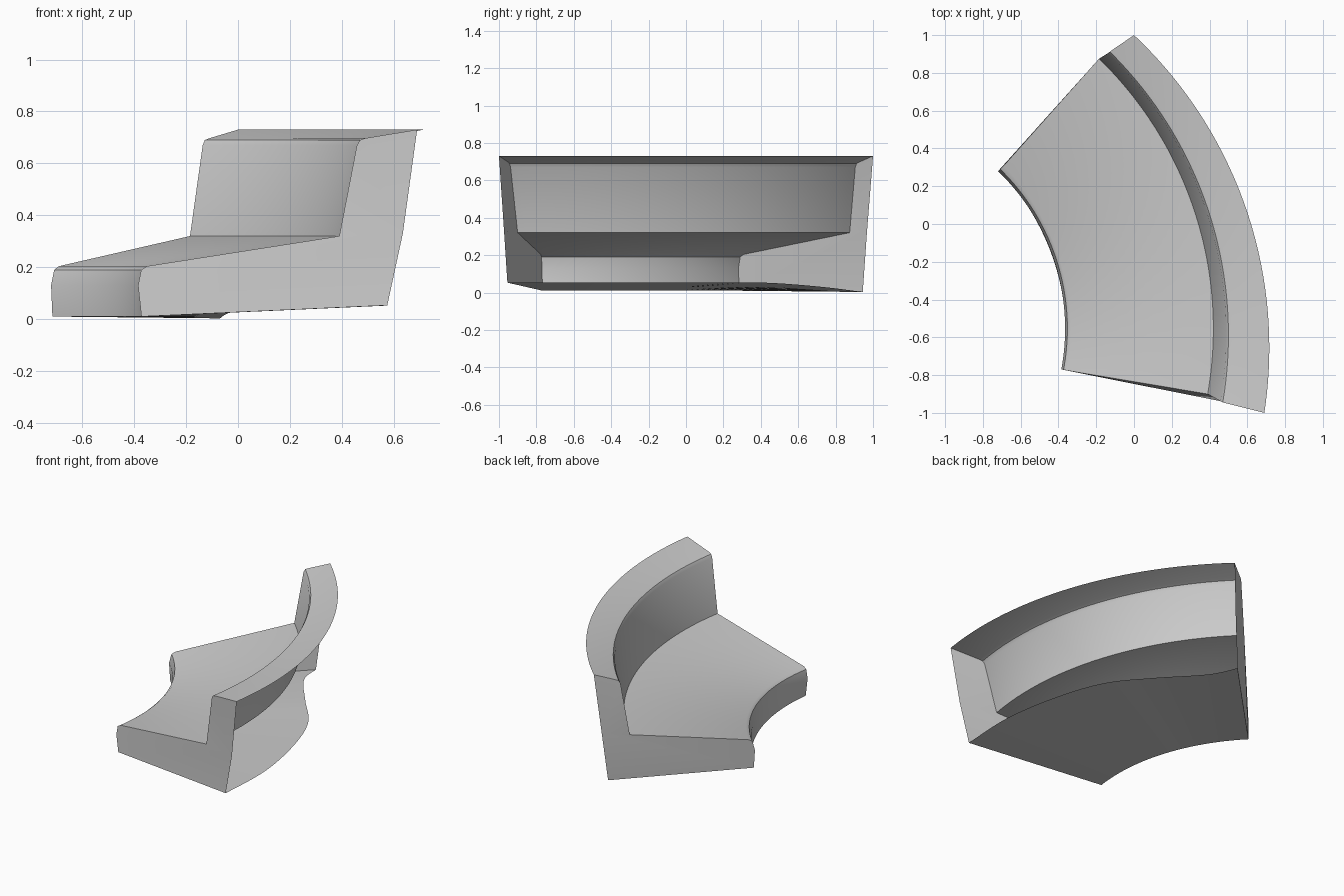
import bpy, bmesh, math
from mathutils import Vector

if "Cube" in bpy.data.objects:
    bpy.data.objects.remove(bpy.data.objects["Cube"])

STEPS = 48


def arc(a, mid, b):
    """Points on the circle from a through mid to b."""
    (ax, ay), (mx, my), (bx, by) = a, mid, b
    d = 2 * (ax * (my - by) + mx * (by - ay) + bx * (ay - my))
    sa, sm, sb = ax * ax + ay * ay, mx * mx + my * my, bx * bx + by * by
    cx = (sa * (my - by) + sm * (by - ay) + sb * (ay - my)) / d
    cy = (sa * (bx - mx) + sm * (ax - bx) + sb * (mx - ax)) / d
    r = math.hypot(ax - cx, ay - cy)
    t0, t1 = math.atan2(ay - cy, ax - cx), math.atan2(by - cy, bx - cx)
    angles = [t0 + (t1 - t0) * i / STEPS for i in range(STEPS + 1)]
    return [Vector((cx + r * math.cos(t), cy + r * math.sin(t))) for t in angles]


def path(points):
    """Points evenly resampled along a smooth cubic through the given 3D points."""
    out = []
    n = len(points) - 1
    p = [Vector(q) for q in points]
    for i in range(STEPS + 1):
        u = i / STEPS * n
        k = min(int(u), n - 1)
        t = u - k
        p0, p1, p2, p3 = p[max(k - 1, 0)], p[k], p[k + 1], p[min(k + 2, n)]
        out.append(0.5 * (2 * p1 + (p2 - p0) * t + (2 * p0 - 5 * p1 + 4 * p2 - p3) * t * t
                          + (3 * p1 - p0 - 3 * p2 + p3) * t ** 3))
    return out


# Curved rails: far end, x at the middle, near end, height
rails = [
    ((-.715, .285), -.360, (-.372, -.767), .01),    # front bottom
    ((-.720, .280), -.365, (-.385, -.770), .13),    # front bulge
    ((-.708, .290), -.353, (-.373, -.772), .19),    # rounded lip
    ((-.690, .308), -.335, (-.352, -.776), .204),   # seat front
    ((-.185, .875), .420, (.390, -.900), .32),      # seat meets back
    ((-.136, .905), .488, (.458, -.938), .67),      # back top, rounded
    ((-.128, .912), .500, (.470, -.944), .69),
    ((-.110, .925), .520, (.490, -.950), .697),
    ((0, 1), .715, (.690, -1), .73),                # rear top edge
]
bm = bmesh.new()
rows = [[bm.verts.new((p.x, p.y, z)) for p in arc(a, (m, -.58), b)]
        for a, m, b, z in rails]

# Rear edge of the floor, dipping at the far end
floor_edge = [(-.07, .945, .003), (-.01, .73, .03), (.20, .445, .052), (.40, .19, .053),
              (.52, -.14, .053), (.59, -.55, .053), (.575, -.955, .053)]
floor = [bm.verts.new(p) for p in path(floor_edge)]

# Shell: floor, front, seat, backrest and top; the rear is open
strips = [floor] + rows
for r0, r1 in zip(strips, strips[1:]):
    for i in range(STEPS):
        bm.faces.new((r0[i], r0[i + 1], r1[i + 1], r1[i]))

# End panels: seat side and backrest side
for i, rear in ((0, (-.037, .968, .33)), (STEPS, (.635, -.973, .33))):
    mid = bm.verts.new(rear)
    bm.faces.new([floor[i]] + [r[i] for r in rows[:5]] + [mid])
    bm.faces.new([r[i] for r in rows[4:]] + [mid])

bmesh.ops.recalc_face_normals(bm, faces=bm.faces[:])
# The seat must face up
bm.normal_update()
seat = max(bm.faces, key=lambda f: f.calc_area() if abs(f.normal.z) > .9
           and f.calc_center_median().z > .2 else 0)
if seat.normal.z < 0:
    bmesh.ops.reverse_faces(bm, faces=bm.faces[:])

mesh = bpy.data.meshes.new("curved_sofa_section")
bm.to_mesh(mesh)
bm.free()
sofa = bpy.data.objects.new("curved_sofa_section", mesh)
bpy.context.collection.objects.link(sofa)
bpy.context.view_layer.objects.active = sofa
sofa.select_set(True)
bpy.ops.object.shade_smooth_by_angle(angle=math.radians(35))
